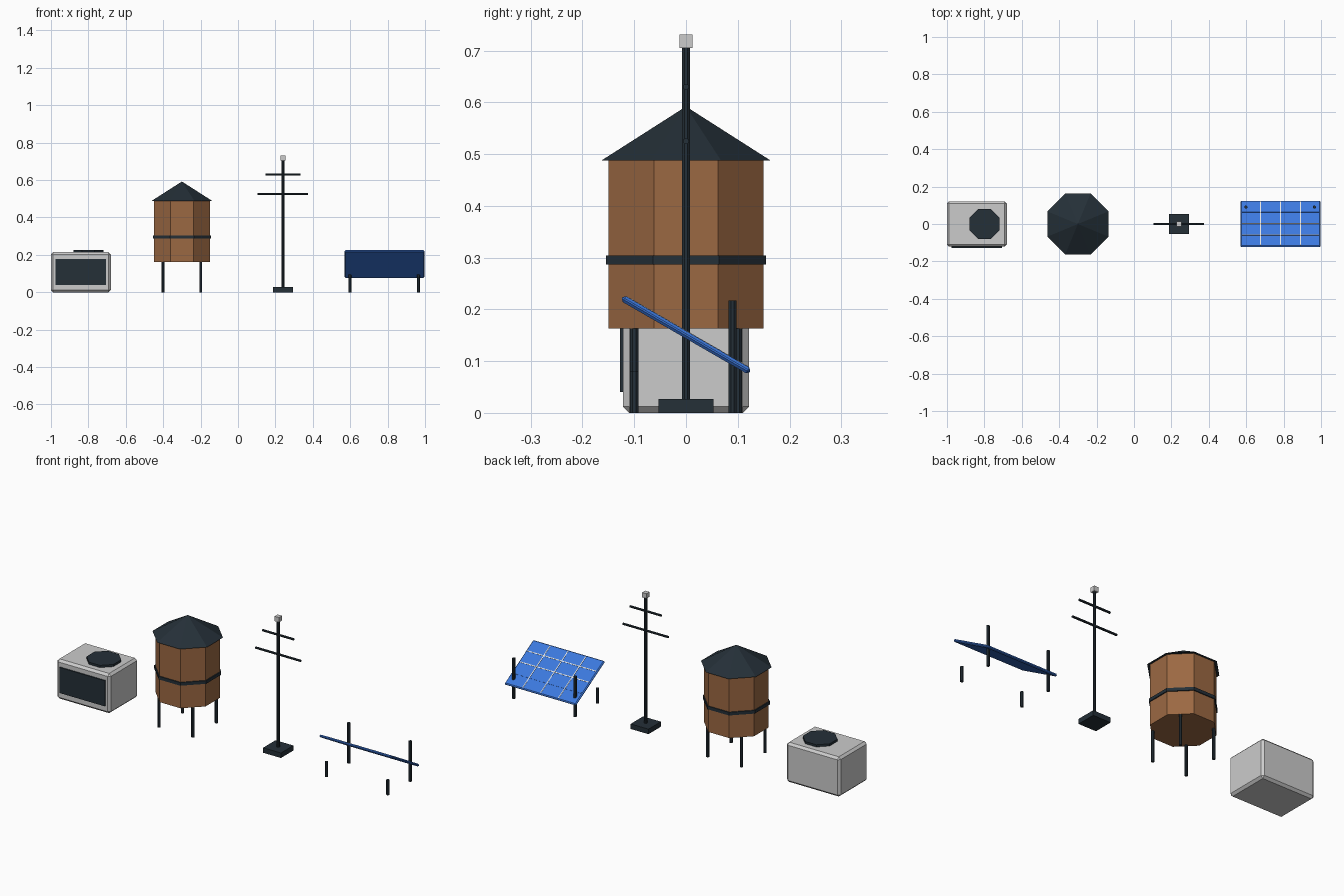
import bpy
from math import radians, cos, pi

old = bpy.data.objects.get("Cube")
if old:
    bpy.data.objects.remove(old, do_unlink=True)


def material(name, rgb):
    m = bpy.data.materials.new(name)
    m.use_nodes = True
    m.diffuse_color = (*rgb, 1)
    m.node_tree.nodes["Principled BSDF"].inputs["Base Color"].default_value = (*rgb, 1)
    return m


dark = material("dark slate", (0.018, 0.029, 0.039))
wood = material("brown wood", (0.33, 0.14, 0.055))
grey = material("light grey", (0.6, 0.6, 0.6))
blue = material("solar blue", (0.045, 0.19, 0.73))
white = material("grid white", (0.8, 0.8, 0.78))


def finish(name, mat):
    ob = bpy.context.object
    ob.name = name
    ob.data.materials.append(mat)
    return ob


def box(name, mat, loc, size, bevel=0, tilt=0):
    bpy.ops.mesh.primitive_cube_add(size=1, location=loc)
    ob = finish(name, mat)
    ob.scale = size
    bpy.ops.object.transform_apply(location=False, rotation=False, scale=True)
    ob.rotation_euler.x = tilt
    if bevel:
        mod = ob.modifiers.new("edge", 'BEVEL')
        mod.width, mod.segments = bevel, 1
    return ob


def octagon(name, mat, x, y, z0, z1, half_width, top=None):
    """Eight-sided prism or cone with flats facing the axes."""
    r = half_width / cos(pi / 8)
    bpy.ops.mesh.primitive_cone_add(
        vertices=8, radius1=r, radius2=r if top is None else top, depth=z1 - z0,
        location=(x, y, (z0 + z1) / 2), rotation=(0, 0, pi / 8))
    return finish(name, mat)


# Cooling unit
box("cooler_body", grey, (-0.84, 0, 0.107), (0.32, 0.243, 0.214), 0.012)
box("cooler_grille", dark, (-0.84, -0.124, 0.109), (0.27, 0.008, 0.138))
octagon("cooler_fan", dark, -0.8, 0, 0.21, 0.226, 0.08)

# Water tank on four legs
octagon("tank_barrel", wood, -0.3, 0, 0.163, 0.49, 0.15)
octagon("tank_band", dark, -0.3, 0, 0.287, 0.304, 0.155)
octagon("tank_roof", dark, -0.3, 0, 0.488, 0.592, 0.163, 0)
for sx in (-1, 1):
    for sy in (-1, 1):
        octagon("tank_leg", dark, -0.3 + sx * 0.101, sy * 0.1, 0, 0.17, 0.0078)

# Utility pole
box("pole_base", dark, (0.24, 0, 0.0135), (0.106, 0.106, 0.027))
octagon("pole_mast", dark, 0.24, 0, 0.02, 0.71, 0.0075)
box("pole_cap", grey, (0.24, 0, 0.718), (0.026, 0.026, 0.026))
for z, half in ((0.525, 0.135), (0.63, 0.094)):
    arm = octagon("pole_crossarm", dark, 0.24, 0, z - half, z + half, 0.0055)
    arm.rotation_euler = (0, pi / 2, 0)

# Solar panel tilted toward the back
tilt = radians(-30)
cx, cz = 0.783, 0.151
width, length = 0.426, 0.285
panel = box("solar_panel", blue, (cx, 0, cz), (width, length, 0.013), 0.005, tilt)


def grid_line(name, mat, u, v, size):
    line = box(name, mat, (0, 0, 0), size)
    line.parent = panel
    line.location = (u, v, 0.0065)


for i in (-1, 0, 1):
    grid_line("grid_line_long", white, i * width / 4, 0, (0.005, length - 0.015, 0.002))
    grid_line("grid_line_cross", blue if i == 1 else white, 0, i * length / 4,
              (width - 0.015, 0.005, 0.002))
for x in (0.598, 0.964):
    octagon("solar_front_leg", dark, x, -0.1, 0, 0.08, 0.0078)
    octagon("solar_back_leg", dark, x, 0.09, 0, 0.217, 0.0078)
